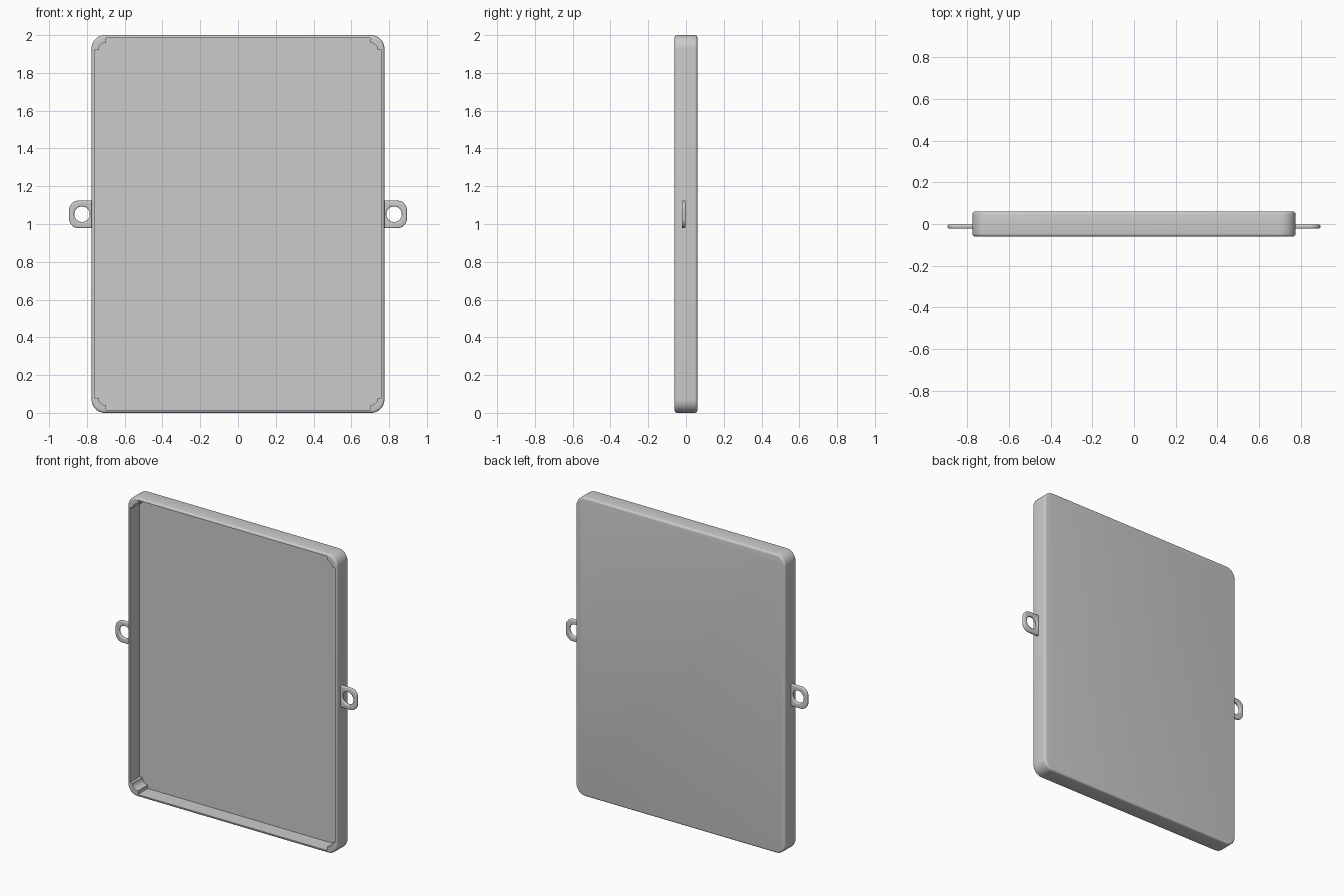
import bpy
import bmesh
from math import cos, sin, pi

cube = bpy.data.objects.get("Cube")
if cube:
    bpy.data.objects.remove(cube, do_unlink=True)

grey = bpy.data.materials.new("plain_grey")
grey.use_nodes = True
tone = (0.6, 0.6, 0.6, 1)
grey.diffuse_color = tone
grey.node_tree.nodes["Principled BSDF"].inputs["Base Color"].default_value = tone


def arc(cx, cz, r, start, end, steps=10):
    return [(cx + r * cos(start + (end - start) * i / steps),
             cz + r * sin(start + (end - start) * i / steps)) for i in range(steps + 1)]


def prism(name, outline, y0, y1):
    """Extrude an x-z outline along y."""
    bm = bmesh.new()
    face = bm.faces.new([bm.verts.new((x, y0, z)) for x, z in outline])
    side = bmesh.ops.extrude_face_region(bm, geom=[face])["geom"]
    for v in side:
        if isinstance(v, bmesh.types.BMVert):
            v.co.y = y1
    bmesh.ops.recalc_face_normals(bm, faces=bm.faces)
    mesh = bpy.data.meshes.new(name)
    bm.to_mesh(mesh)
    bm.free()
    mesh.materials.append(grey)
    obj = bpy.data.objects.new(name, mesh)
    bpy.context.collection.objects.link(obj)
    return obj


def add_bevel(obj, width):
    mod = obj.modifiers.new("rounded_edges", 'BEVEL')
    mod.width = width
    mod.segments = 4
    mod.limit_method = 'ANGLE'
    mod.angle_limit = 0.9


def add_cut(obj, cutter):
    mod = obj.modifiers.new("cut", 'BOOLEAN')
    mod.operation = 'DIFFERENCE'
    mod.solver = 'EXACT'
    mod.object = cutter


def finish(obj, cutter):
    """Apply the modifiers, remove the cutter and smooth the rounded parts."""
    bpy.ops.object.select_all(action='DESELECT')
    obj.select_set(True)
    bpy.context.view_layer.objects.active = obj
    for mod in list(obj.modifiers):
        bpy.ops.object.modifier_apply(modifier=mod.name)
    bpy.data.objects.remove(cutter, do_unlink=True)
    bpy.ops.object.shade_smooth_by_angle(angle=0.6)


# Shallow tray with rounded corners, open at the front
W, H, D, R = 0.775, 2.0, 0.06, 0.07
outline = []
for k, (sx, top) in enumerate([(1, 1), (-1, 1), (-1, 0), (1, 0)]):
    outline += arc(sx * (W - R), H - R if top else R, R, k * pi / 2, (k + 1) * pi / 2)
tray = prism("tray", outline, -D, D)
add_bevel(tray, 0.013)

# Cavity with a stepped, rounded block in each corner
wall = 0.016
step = [(wall, 0.08), (0.035, 0.08)]
step += arc(0.075, 0.08, 0.04, pi, 1.5 * pi, 6)[1:]
step += [(0.075, wall)]
cavity = []
for sx, top in [(-1, 0), (1, 0), (1, 1), (-1, 1)]:
    corner = [(sx * (W - a), H - b if top else b) for a, b in step]
    cavity += corner if (sx < 0) != bool(top) else corner[::-1]
cutter = prism("cavity_cutter", cavity, -0.1, D - 0.015)
cutter.hide_render = True
add_cut(tray, cutter)
finish(tray, cutter)

# Hanging tab with a round eyelet on each side
for name, s in (("left_tab", 1), ("right_tab", -1)):
    low, high, tip, r = 0.978, 1.124, 0.894, 0.05
    shape = [(0.764, low)]
    shape += arc(tip - r, low + r, r, -pi / 2, 0)
    shape += arc(tip - r, high - r, r, 0, pi / 2)
    shape += [(0.764, high)]
    tab = prism(name, [(s * x, z) for x, z in shape], -0.022, -0.002)
    hole = prism("hole_cutter", arc(s * 0.826, 1.052, 0.041, 0, 2 * pi, 32)[:-1], -0.1, 0.1)
    hole.hide_render = True
    add_cut(tab, hole)
    add_bevel(tab, 0.007)
    finish(tab, hole)
